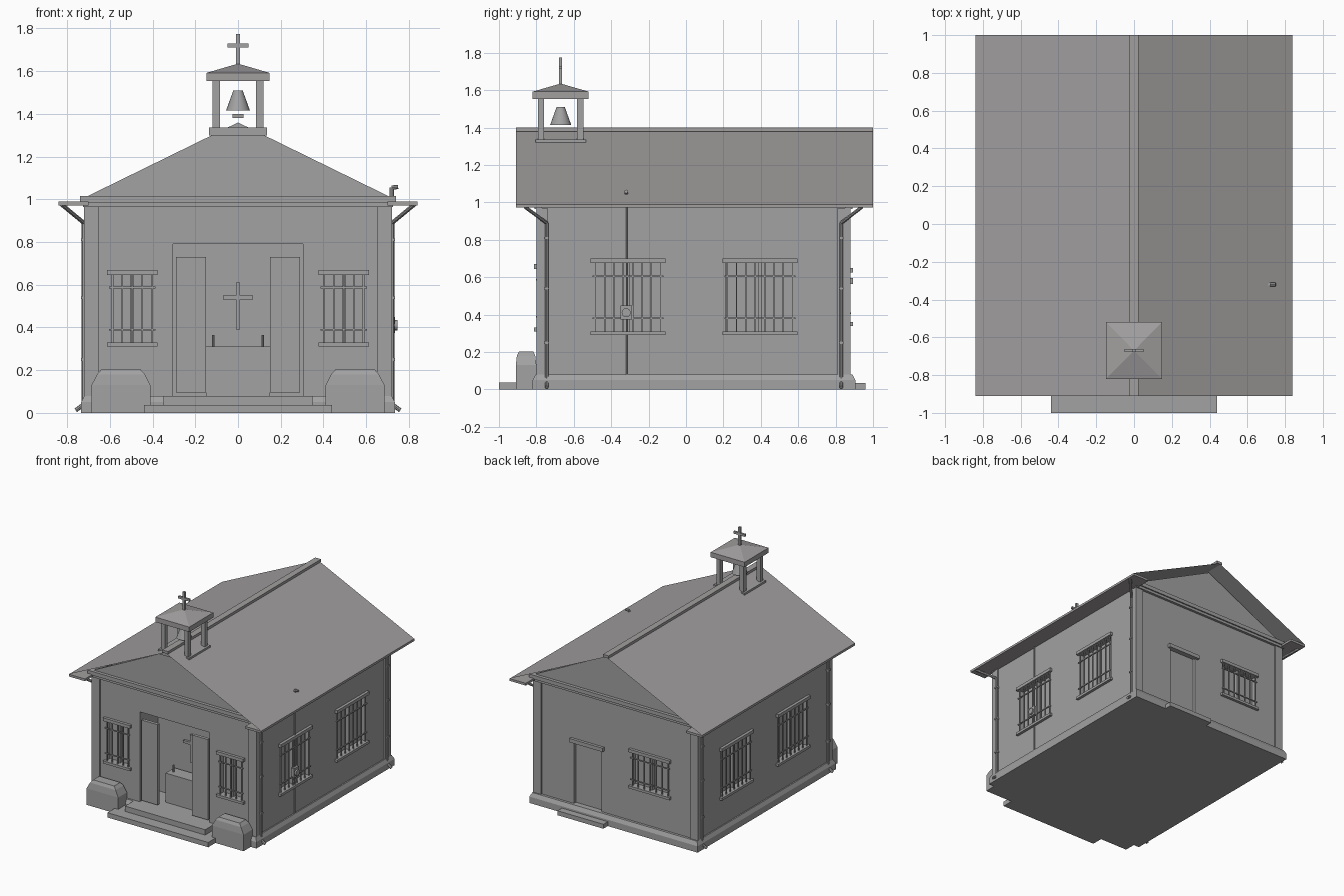
import bpy, bmesh, math
from mathutils import Vector

if "Cube" in bpy.data.objects:
    bpy.data.objects.remove(bpy.data.objects["Cube"])


def material(name, rgb):
    m = bpy.data.materials.new(name)
    m.diffuse_color = (*rgb, 1)
    m.use_nodes = True
    m.node_tree.nodes["Principled BSDF"].inputs["Base Color"].default_value = m.diffuse_color
    return m


GREY = material("plaster_grey", (0.36, 0.36, 0.36))
ROOF = material("roof_grey", (0.36, 0.345, 0.345))


def mesh_object(name, verts, faces, mat=GREY):
    me = bpy.data.meshes.new(name)
    me.from_pydata(verts, [], faces)
    bm = bmesh.new()
    bm.from_mesh(me)
    bmesh.ops.recalc_face_normals(bm, faces=bm.faces)
    bm.to_mesh(me)
    bm.free()
    me.materials.append(mat)
    ob = bpy.data.objects.new(name, me)
    bpy.context.collection.objects.link(ob)
    return ob


def loft(name, sections, mat=GREY):
    """Stack of rectangles given as (x0, x1, y0, y1, z)."""
    verts, faces = [], []
    for x0, x1, y0, y1, z in sections:
        verts += [(x0, y0, z), (x1, y0, z), (x1, y1, z), (x0, y1, z)]
    for k in range(len(sections) - 1):
        a = 4 * k
        for i in range(4):
            j = (i + 1) % 4
            faces.append((a + i, a + j, a + 4 + j, a + 4 + i))
    n = len(verts)
    faces += [(3, 2, 1, 0), (n - 4, n - 3, n - 2, n - 1)]
    return mesh_object(name, verts, faces, mat)


def box(name, x0, x1, y0, y1, z0, z1, mat=GREY):
    return loft(name, [(x0, x1, y0, y1, z0), (x0, x1, y0, y1, z1)], mat)


def tube(name, pts, r, sides=8, r2=None):
    """Round pipe through the points, one straight piece per span."""
    bm = bmesh.new()
    for a, b in zip(pts, pts[1:]):
        a, b = Vector(a), Vector(b)
        d = b - a
        new = bmesh.ops.create_cone(bm, cap_ends=True, segments=sides, radius1=r,
                                    radius2=r if r2 is None else r2, depth=d.length)["verts"]
        rot = d.to_track_quat('Z', 'Y').to_matrix().to_4x4()
        bmesh.ops.transform(bm, matrix=rot, verts=new)
        bmesh.ops.translate(bm, vec=(a + b) / 2, verts=new)
    me = bpy.data.meshes.new(name)
    bm.to_mesh(me)
    bm.free()
    me.materials.append(GREY)
    ob = bpy.data.objects.new(name, me)
    bpy.context.collection.objects.link(ob)
    return ob


def cut(target, x0, x1, y0, y1, z0, z1):
    c = box("cutter", x0, x1, y0, y1, z0, z1)
    c.hide_render = True
    c.hide_viewport = True
    mod = target.modifiers.new("opening", 'BOOLEAN')
    mod.operation = 'DIFFERENCE'
    mod.solver = 'EXACT'
    mod.object = c


# plinth and walls
loft("plinth", [(-.735, .735, -.82, .905, 0), (-.735, .735, -.82, .905, .05),
                (-.72, .72, -.805, .89, .08)])
walls = box("walls", -.71, .71, -.79, .87, .07, .975)
for sx in (-1, 1):
    for y0, y1 in ((-.8, -.74), (.81, .88)):
        box("corner_pilaster", *sorted((sx * .65, sx * .72)), y0, y1, .075, .97)

# gables and cornices
for name, y0, y1 in (("front", -.795, -.77), ("back", .85, .875)):
    tri = [(-.735, 1.0), (.735, 1.0), (0, 1.36)]
    mesh_object(name + "_gable", [(x, y0, z) for x, z in tri] + [(x, y1, z) for x, z in tri],
                [(0, 1, 2), (5, 4, 3), (0, 1, 4, 3), (1, 2, 5, 4), (2, 0, 3, 5)])
for y0, y1 in ((-.82, -.76), (.84, .9)):
    box("cornice", -.74, .74, y0, y1, .985, 1.015)
    box("cornice_band", -.725, .725, y0 + .01, y1 - .01, .965, .985)

# thin roof sheets, eaves and ridge cap
mesh_object("roof", [(-.84, -.91, .99), (0, -.91, 1.385), (.84, -.91, .99),
                     (-.84, 1, .99), (0, 1, 1.385), (.84, 1, .99)],
            [(0, 1, 4, 3), (1, 2, 5, 4)], ROOF)
for sx in (-1, 1):
    box("eave", *sorted((sx * .7, sx * .84)), -.91, 1, .972, .99, ROOF)
box("ridge_cap", -.025, .025, -.91, 1, 1.38, 1.4, ROOF)


# barred windows: u runs along the wall, o is the outward distance
def window(axis, side, face, uc, hw, z0, z1, bars):
    def part(name, u0, u1, o0, o1, a, b):
        lo, hi = sorted((face + side * o0, face + side * o1))
        if axis == 'y':
            return box(name, u0, u1, lo, hi, a, b)
        return box(name, lo, hi, u0, u1, a, b)
    w = hw - .02
    lo, hi = sorted((face - side * .04, face + side * .05))
    if axis == 'y':
        cut(walls, uc - w, uc + w, lo, hi, z0 + .02, z1 - .025)
    else:
        cut(walls, lo, hi, uc - w, uc + w, z0 + .02, z1 - .025)
    part("window_lintel", uc - hw, uc + hw, -.01, .022, z1 - .025, z1)
    part("window_sill", uc - hw, uc + hw, -.01, .022, z0, z0 + .02)
    part("window_mullion", uc - .008, uc + .008, -.04, -.015, z0 + .02, z1 - .025)
    for i in range(bars):
        u = uc - w + .005 + (2 * w - .01) * i / (bars - 1)
        part("window_bar", u - .004, u + .004, 0, .008, z0 + .02, z1 - .025)
    for t in (.22, .77):
        z = z0 + t * (z1 - z0)
        part("window_crossbar", uc - w - .01, uc + w + .01, .004, .012, z - .004, z + .004)


for s in (-1, 1):
    window('y', -1, -.79, s * .495, .118, .31, .67, 5)
    for yc in (-.31, .395):
        window('x', s, s * .71, yc, .2, .29, .7, 8)
window('y', 1, .87, -.3, .18, .34, .65, 7)

# front porch with doors, altar and cross
cut(walls, -.305, .305, -.9, -.56, .08, .79)
for s in (-1, 1):
    box("front_door", *sorted((s * .15, s * .29)), -.79, -.765, .095, .73)
    tube("candle", [(s * .115, -.64, .31), (s * .115, -.64, .365)], .006)
box("altar", -.15, .15, -.69, -.58, .07, .31)
box("altar_cross_post", -.01, .01, -.585, -.565, .39, .61)
box("altar_cross_arm", -.07, .07, -.584, -.566, .53, .55)

# back door
cut(walls, .13, .37, .845, .95, .08, .57)
box("back_door_lintel", .105, .395, .86, .892, .565, .595)
box("back_step", .05, .45, .88, .96, 0, .035)

# front steps and side blocks
box("lower_step", -.44, .44, -1, -.8, 0, .038)
box("upper_step", -.35, .35, -.91, -.78, .038, .08)
for s in (-1, 1):
    c = s * .548
    loft("step_block", [(c - h, c + h, -.855 - d, -.855 + d, z) for h, d, z in
                        ((.138, .055, 0), (.138, .055, .13), (.112, .049, .18), (.092, .038, .203))])

# downpipes at the four corners
for s in (-1, 1):
    for y, yt in ((-.745, -.86), (.83, .94)):
        tube("downpipe", [(s * .825, yt, .975), (s * .722, y, .89), (s * .722, y, .04),
                          (s * .76, y, .012)], .01)
        for z in (.25, .54, .81):
            box("pipe_clip", s * .722 - .013, s * .722 + .013, y - .013, y + .013, z - .006, z + .006)

# power conduit, meter and roof pipe
tube("conduit", [(.715, -.315, .08), (.715, -.315, .98)], .006)
box("meter_box", .71, .735, -.35, -.29, .375, .45)
tube("meter_dial", [(.73, -.32, .41), (.747, -.32, .41)], .024, 16)
tube("roof_pipe", [(.72, -.32, .99), (.72, -.32, 1.055), (.75, -.32, 1.058)], .01)

# bell tower
Y = -.67
box("tower_base", -.135, .135, Y - .135, Y + .135, 1.3, 1.337)
for sx in (-1, 1):
    for sy in (-1, 1):
        x, y = sx * .102, Y + sy * .105
        box("tower_post", x - .017, x + .017, y - .017, y + .017, 1.335, 1.56)
box("tower_slab", -.148, .148, Y - .15, Y + .15, 1.553, 1.592, ROOF)
loft("tower_roof", [(-.148, .148, Y - .15, Y + .15, 1.592),
                    (-.008, .008, Y - .008, Y + .008, 1.633)], ROOF)
box("top_cross_post", -.009, .009, Y - .008, Y + .008, 1.625, 1.775)
box("top_cross_arm", -.05, .05, Y - .008, Y + .008, 1.712, 1.73)
bell = tube("bell", [(0, Y, 1.415), (0, Y, 1.51)], .056, 20, .022)
bpy.context.view_layer.objects.active = bell
bell.select_set(True)
bpy.ops.object.shade_smooth_by_angle()
